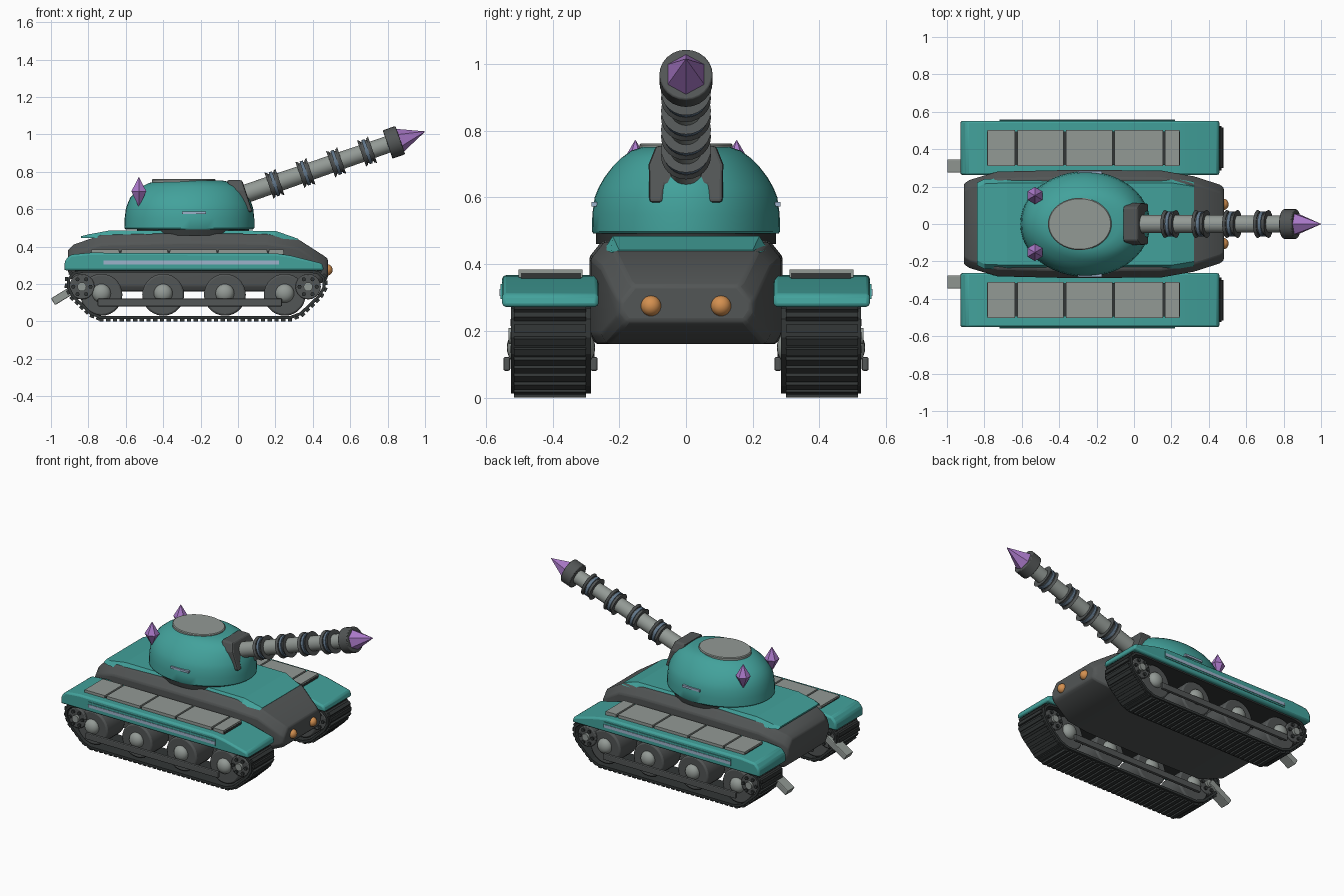
import bpy, bmesh, math
from mathutils import Vector, Matrix

if "Cube" in bpy.data.objects:
    bpy.data.objects.remove(bpy.data.objects["Cube"])


def mat(name, r, g, b):
    m = bpy.data.materials.new(name)
    m.diffuse_color = (r, g, b, 1)
    m.use_nodes = True
    m.node_tree.nodes["Principled BSDF"].inputs["Base Color"].default_value = m.diffuse_color
    return m


TEAL = mat("teal_paint", 0.055, 0.36, 0.33)
DARK = mat("dark_grey", 0.085, 0.092, 0.092)
GREY = mat("light_grey", 0.29, 0.32, 0.30)
TRACK = mat("track_black", 0.032, 0.037, 0.037)
PURPLE = mat("purple_crystal", 0.40, 0.19, 0.58)
ORANGE = mat("orange_lamp", 0.66, 0.28, 0.08)
PALE = mat("pale_blue", 0.34, 0.45, 0.60)
STEEL = mat("steel_blue", 0.12, 0.18, 0.25)


def finish(name, bm, m, bevel=0, smooth=False):
    bmesh.ops.recalc_face_normals(bm, faces=bm.faces)
    me = bpy.data.meshes.new(name)
    bm.to_mesh(me)
    bm.free()
    me.materials.append(m)
    ob = bpy.data.objects.new(name, me)
    bpy.context.collection.objects.link(ob)
    if bevel:
        b = ob.modifiers.new("bevel", "BEVEL")
        b.width, b.segments, b.limit_method = bevel, 2, "ANGLE"
    if smooth:
        bpy.ops.object.select_all(action="DESELECT")
        ob.select_set(True)
        bpy.context.view_layer.objects.active = ob
        bpy.ops.object.shade_smooth_by_angle(angle=math.radians(35))
    return ob


def loft(name, rings, m, closed=False, **kw):
    """Skin matching rings; cap the ends, or join last to first if closed."""
    bm = bmesh.new()
    vs = [[bm.verts.new(p) for p in r] for r in rings]
    n = len(vs[0])
    pairs = list(zip(vs, vs[1:])) + ([(vs[-1], vs[0])] if closed else [])
    for a, b in pairs:
        for i in range(n):
            j = (i + 1) % n
            bm.faces.new((a[i], a[j], b[j], b[i]))
    if not closed:
        bm.faces.new(vs[0])
        bm.faces.new(vs[-1])
    return finish(name, bm, m, **kw)


def box(name, lo, hi, m, **kw):
    x0, x1 = lo[0], hi[0]
    ring = [(lo[1], lo[2]), (hi[1], lo[2]), (hi[1], hi[2]), (lo[1], hi[2])]
    return loft(name, [[(x, y, z) for y, z in ring] for x in (x0, x1)], m, **kw)


def rod(name, a, b, r0, r1, n, m, smooth=True, **kw):
    a, b = Vector(a), Vector(b)
    bm = bmesh.new()
    bmesh.ops.create_cone(bm, cap_ends=True, segments=n, radius1=r0, radius2=r1, depth=(b - a).length,
                          matrix=Matrix.Translation((a + b) / 2) @ (b - a).to_track_quat("Z", "Y").to_matrix().to_4x4())
    return finish(name, bm, m, smooth=smooth, **kw)


def ball(name, c, r, m, scale=(1, 1, 1)):
    bm = bmesh.new()
    bmesh.ops.create_uvsphere(bm, u_segments=20, v_segments=12, radius=r,
                              matrix=Matrix.Translation(c) @ Matrix.Diagonal((*scale, 1)))
    return finish(name, bm, m, smooth=True)


def ellipse(z, x0, x1, ry, n=48):
    c, rx = (x0 + x1) / 2, (x1 - x0) / 2
    return [(c + rx * math.cos(2 * math.pi * i / n), ry * math.sin(2 * math.pi * i / n), z) for i in range(n)]


# hull: chamfered sections along the length
def hull_ring(x, zb, zt, w):
    half = [(w - .02, zb), (w, zb + .03), (w, zt - .05), (w - .04, zt)]
    return [(x, y, z) for y, z in half] + [(x, -y, z) for y, z in reversed(half)]


loft("hull", [hull_ring(*s) for s in [
    (-.91, .27, .38, .215), (-.88, .20, .41, .235), (-.73, .16, .462, .28), (-.3, .16, .472, .29),
    (.15, .16, .467, .285), (.32, .16, .44, .255), (.46, .21, .35, .21), (.48, .23, .335, .195)]],
    DARK, bevel=.008, smooth=True)

# deck plate with sloped ends
loft("deck", [[(x, w, zb), (x, w - .025, zt), (x, -w + .025, zt), (x, -w, zb)] for x, zb, zt, w in [
    (-.84, .445, .455, .22), (-.80, .445, .465, .24), (-.68, .445, .487, .245),
    (.20, .445, .484, .245), (.32, .435, .442, .225)]], TEAL)

# turret
loft("turret_ring", [ellipse(.46, -.54, .06, .27), ellipse(.50, -.54, .06, .27)], TRACK, smooth=True)
loft("turret", [ellipse(*s) for s in [
    (.492, -.60, .08, .278), (.498, -.608, .087, .282), (.55, -.606, .087, .281), (.60, -.60, .082, .274),
    (.63, -.59, .073, .262), (.66, -.577, .06, .245), (.69, -.552, .045, .222), (.72, -.515, .02, .192),
    (.74, -.475, -.02, .165), (.752, -.42, -.08, .13)]], TEAL, smooth=True)
loft("hatch", [ellipse(.735, -.46, -.12, .14), ellipse(.757, -.46, -.12, .14), ellipse(.762, -.455, -.125, .135)],
     GREY, smooth=True)

# gun mantlet: leaning arch around the barrel root
arch = [(.11, .585), (.112, .70), (.09, .755), (-.09, .755), (-.112, .70), (-.11, .585),
        (-.07, .585), (-.06, .635), (.06, .635), (.07, .585)]
loft("mantlet", [[(x + (.755 - z) * .33, y, z) for y, z in arch] for x in (-.06, .022)], DARK, bevel=.01)

# barrel, collars, muzzle and crystal tip along the inclined axis
AX = Vector((.95, 0, .33)).normalized()


def on_axis(x, d=0):
    return Vector((x, 0, .685 + (x - .05) * .3474)) + AX * d


rod("barrel", on_axis(-.04), on_axis(.83), .05, .045, 24, GREY)
for x in (.195, .36, .525, .69):
    rod("ring_core", on_axis(x, -.03), on_axis(x, .03), .060, .060, 24, DARK)
    rod("ring_band", on_axis(x, -.009), on_axis(x, .009), .068, .068, 24, STEEL)
    for s in (-1, 1):
        rod("ring_flange", on_axis(x, s * .017), on_axis(x, s * .031), .066, .075, 24, DARK)
rod("muzzle", on_axis(.80), on_axis(.868), .08, .08, 24, DARK, bevel=.005)
rod("crystal_tip", on_axis(.862), on_axis(1.0), .066, .001, 6, PURPLE, smooth=False)

# track path (outer face), side profile
PATH = [Vector((x, 0, z)) for x, z in [
    (-.73, .012), (.28, .012), (.34, .035), (.44, .13), (.468, .18), (.465, .235), (.43, .268), (.37, .278),
    (-.82, .278), (-.88, .265), (-.912, .23), (-.915, .18), (-.89, .13), (-.79, .035)]]
MID = Vector((-.22, 0, .15))


def inset(i, d):
    a, p, b = PATH[i - 1], PATH[i], PATH[(i + 1) % len(PATH)]
    t = ((p - a).normalized() + (b - p).normalized()).normalized()
    return p + Vector((-t.z, 0, t.x)) * d


def track_pads(s):
    bm = bmesh.new()
    step, carry = .036, 0
    for i, a in enumerate(PATH):
        b = PATH[(i + 1) % len(PATH)]
        t, length = (b - a).normalized(), (b - a).length
        d = carry
        while d < length:
            c = a + t * d + Vector((t.z, 0, -t.x)) * .004
            rot = Matrix.Rotation(-math.atan2(t.z, t.x), 4, "Y")
            bmesh.ops.create_cube(bm, size=1, matrix=Matrix.Translation(c + Vector((0, s * .408, 0))) @ rot
                                  @ Matrix.Diagonal((.023, .215, .016, 1)))
            d += step
        carry = d - length
    return finish("track_pads", bm, TRACK)


FENDER = [(-.93, .272), (-.925, .325), (-.895, .357), (-.79, .367), (.20, .364), (.28, .352), (.45, .31), (.46, .272)]
PANELS = [-.79, -.63, -.37, -.11, .16, .25]

for s in (1, -1):
    def sbox(name, x0, x1, y0, y1, z0, z1, m, **kw):
        return box(name, (x0, s * y0, z0), (x1, s * y1, z1), m, **kw)

    # fender, side plate, stripe and top panels
    loft("fender", [[(x, s * y, z) for x, z in FENDER] for y in (.262, .552)], TEAL, bevel=.012, smooth=True)
    sbox("fender_side_plate", -.72, .22, .54, .556, .295, .34, TEAL)
    sbox("fender_stripe", -.72, .22, .55, .559, .305, .325, PALE)
    sbox("panel_base", -.785, .245, .315, .495, .355, .373, TRACK)
    for a, b in zip(PANELS, PANELS[1:]):
        sbox("fender_panel", a + .006, b - .006, .31, .502, .360, .384, GREY)

    # track belt and pads
    rings = []
    for i in range(len(PATH)):
        o, n = PATH[i], inset(i, .016)
        rings.append([(p.x, s * y, p.z) for p, y in ((o, .285), (o, .525), (n, .525), (n, .285))])
    loft("track_belt", rings, TRACK, closed=True)
    track_pads(s)

    # road wheels with domed hubs
    for x in (-.73, -.40, -.07, .25):
        rod("road_wheel", (x, s * .31, .142), (x, s * .50, .142), .112, .112, 28, DARK, bevel=.01)
        for y in (.31, .50):
            ball("wheel_hub", (x, s * y, .15), .05, GREY, (1, .75, 1))
    # end sprockets with bolts
    for x in (-.835, .375):
        rod("sprocket", (x, s * .30, .185), (x, s * .515, .185), .068, .068, 20, DARK, bevel=.006)
        rod("sprocket_hub", (x, s * .285, .185), (x, s * .532, .185), .024, .024, 16, GREY)
        for k in range(6):
            a = k * math.pi / 3
            bx, bz = x + .046 * math.cos(a), .185 + .046 * math.sin(a)
            rod("sprocket_bolt", (bx, s * .29, bz), (bx, s * .526, bz), .011, .011, 8, TRACK)
    # suspension bars
    for y0, y1 in ((.527, .548), (.265, .287)):
        sbox("suspension_bar", -.75, .235, y0, y1, .08, .122, DARK, bevel=.006)

    # exhaust pipe, drooping backward
    loft("exhaust", [[(x + dx, s * y, z + dz) for y, dx, dz in (
        (.275, -.011, .018), (.345, -.011, .018), (.345, .011, -.018), (.275, .011, -.018))]
        for x, z in ((-.989, .105), (-.84, .195))], GREY, bevel=.005)

    # headlight, turret stripe and crystals
    ball("headlight", (.475, s * .105, .275), .031, ORANGE)
    sbox("turret_stripe", -.30, -.17, .262, .284, .573, .587, PALE)
    cx, cy = -.53, s * .152
    rod("crystal_top", (cx, cy, .695), (cx, cy, .772), .046, .001, 6, PURPLE, smooth=False)
    rod("crystal_bottom", (cx, cy, .695), (cx, cy, .612), .046, .001, 6, PURPLE, smooth=False)
